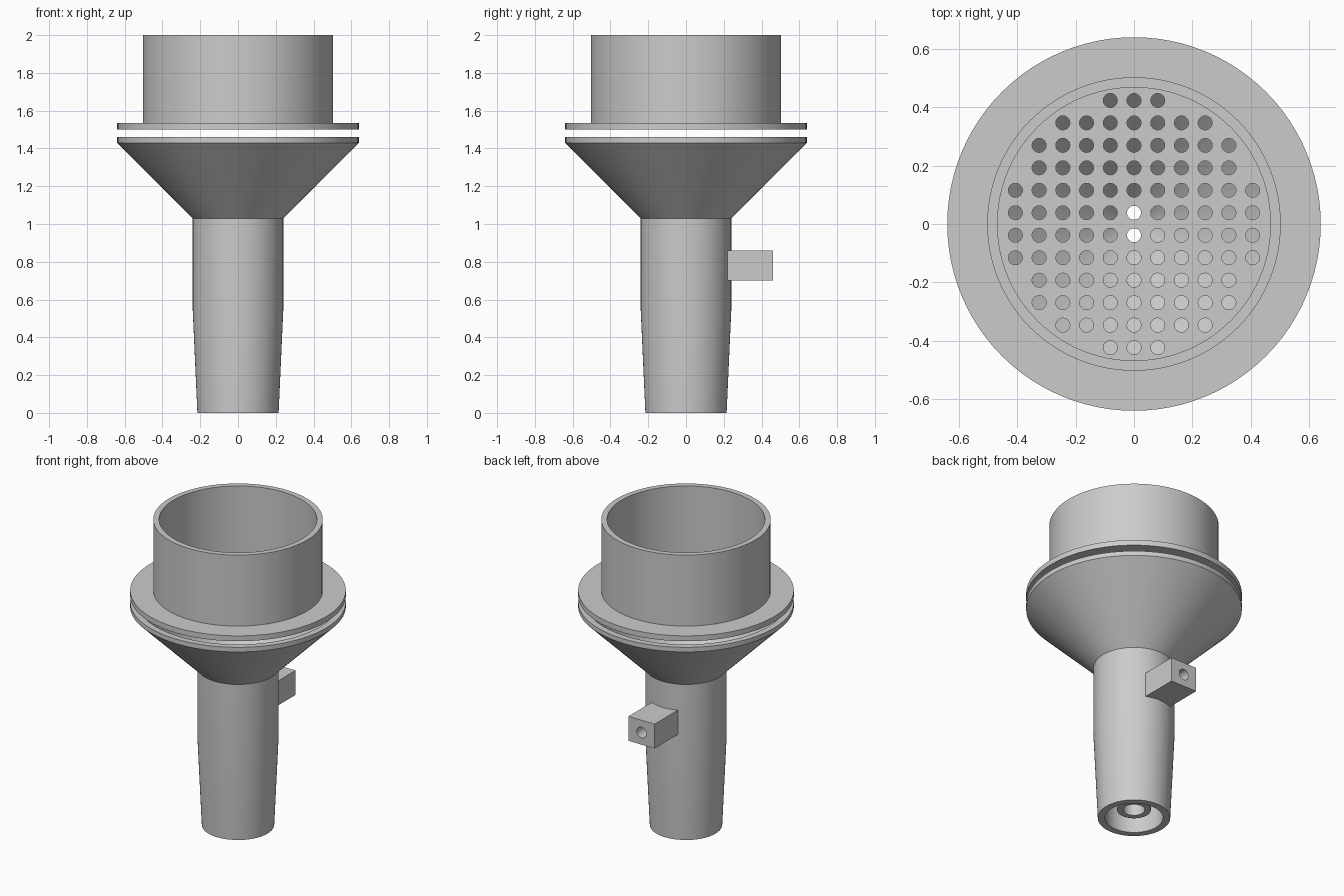
import bpy
import bmesh
import math
from mathutils import Matrix

cube = bpy.data.objects.get("Cube")
if cube:
    bpy.data.objects.remove(cube, do_unlink=True)

SEGMENTS = 96

grey = bpy.data.materials.new("plain grey")
grey.use_nodes = True
grey.diffuse_color = (0.6, 0.6, 0.6, 1)
grey.node_tree.nodes["Principled BSDF"].inputs["Base Color"].default_value = (0.6, 0.6, 0.6, 1)


def finish_mesh(name, bm):
    bmesh.ops.recalc_face_normals(bm, faces=bm.faces)
    mesh = bpy.data.meshes.new(name)
    bm.to_mesh(mesh)
    bm.free()
    mesh.materials.append(grey)
    obj = bpy.data.objects.new(name, mesh)
    bpy.context.collection.objects.link(obj)
    return obj


def revolve(name, profile):
    """Spin a closed (radius, height) outline around the z axis."""
    bm = bmesh.new()
    verts = [bm.verts.new((r, 0, z)) for r, z in profile]
    edges = [bm.edges.new((v, verts[i - 1])) for i, v in enumerate(verts)]
    bmesh.ops.spin(bm, geom=verts + edges, axis=(0, 0, 1), cent=(0, 0, 0),
                   angle=math.tau, steps=SEGMENTS)
    bmesh.ops.remove_doubles(bm, verts=bm.verts, dist=1e-5)
    # Points on the axis leave collapsed faces behind
    bmesh.ops.dissolve_degenerate(bm, edges=bm.edges, dist=1e-5)
    return finish_mesh(name, bm)


def rods(name, places, radius, length, turn=Matrix()):
    """One mesh of equal cylinders, used for drilling."""
    bm = bmesh.new()
    for place in places:
        bmesh.ops.create_cone(bm, cap_ends=True, segments=24, radius1=radius,
                              radius2=radius, depth=length,
                              matrix=Matrix.Translation(place) @ turn)
    return finish_mesh(name, bm)


def combine(target, tool, operation):
    """Apply a boolean and discard the tool."""
    mod = target.modifiers.new(operation.lower(), "BOOLEAN")
    mod.operation = operation
    mod.solver = "EXACT"
    mod.object = tool
    bpy.context.view_layer.update()
    graph = bpy.context.evaluated_depsgraph_get()
    mesh = bpy.data.meshes.new_from_object(target.evaluated_get(graph))
    target.modifiers.clear()
    target.data = mesh
    bpy.data.objects.remove(tool, do_unlink=True)


# Upper cup: open cylinder with a wide flange and a flat floor
cup = revolve("flanged_cup", [
    (0, 1.5), (0.64, 1.5), (0.64, 1.535), (0.503, 1.535),
    (0.503, 2), (0.468, 2), (0.468, 1.535), (0, 1.535)])

# Round perforations of the floor, in a grid kept inside a circle
holes = [(i * 0.0813, (j + 0.5) * 0.077, 1.52)
         for i in range(-5, 6) for j in range(-6, 6)
         if math.hypot(i * 0.0813, (j + 0.5) * 0.077) < 0.44]
combine(cup, rods("floor_drill", holes, 0.024, 0.2), "DIFFERENCE")

# Lower funnel: cone, tapered sleeve and recessed inner drip tube
funnel = revolve("funnel_stem", [
    (0.6, 1.46), (0.64, 1.46), (0.64, 1.43), (0.24, 1.03), (0.24, 0.55),
    (0.215, 0), (0.172, 0), (0.195, 0.55), (0.195, 0.95), (0.1, 0.85),
    (0.1, 0.055), (0.064, 0.055), (0.064, 0.92)])

# Square side port on the back, bored through to the sleeve cavity
bm = bmesh.new()
bmesh.ops.create_cube(bm, size=1, matrix=Matrix.Translation((0, 0.3325, 0.78))
                      @ Matrix.Diagonal((0.19, 0.255, 0.16, 1)))
combine(funnel, finish_mesh("side_port", bm), "UNION")
bore = rods("port_drill", [(0, 0.335, 0.78)], 0.035, 0.37,
            Matrix.Rotation(math.pi / 2, 4, "X"))
combine(funnel, bore, "DIFFERENCE")

# Smooth round walls, crisp rims
bpy.ops.object.select_all(action="DESELECT")
for obj in (cup, funnel):
    obj.select_set(True)
bpy.context.view_layer.objects.active = cup
bpy.ops.object.shade_smooth_by_angle(angle=math.radians(30))
